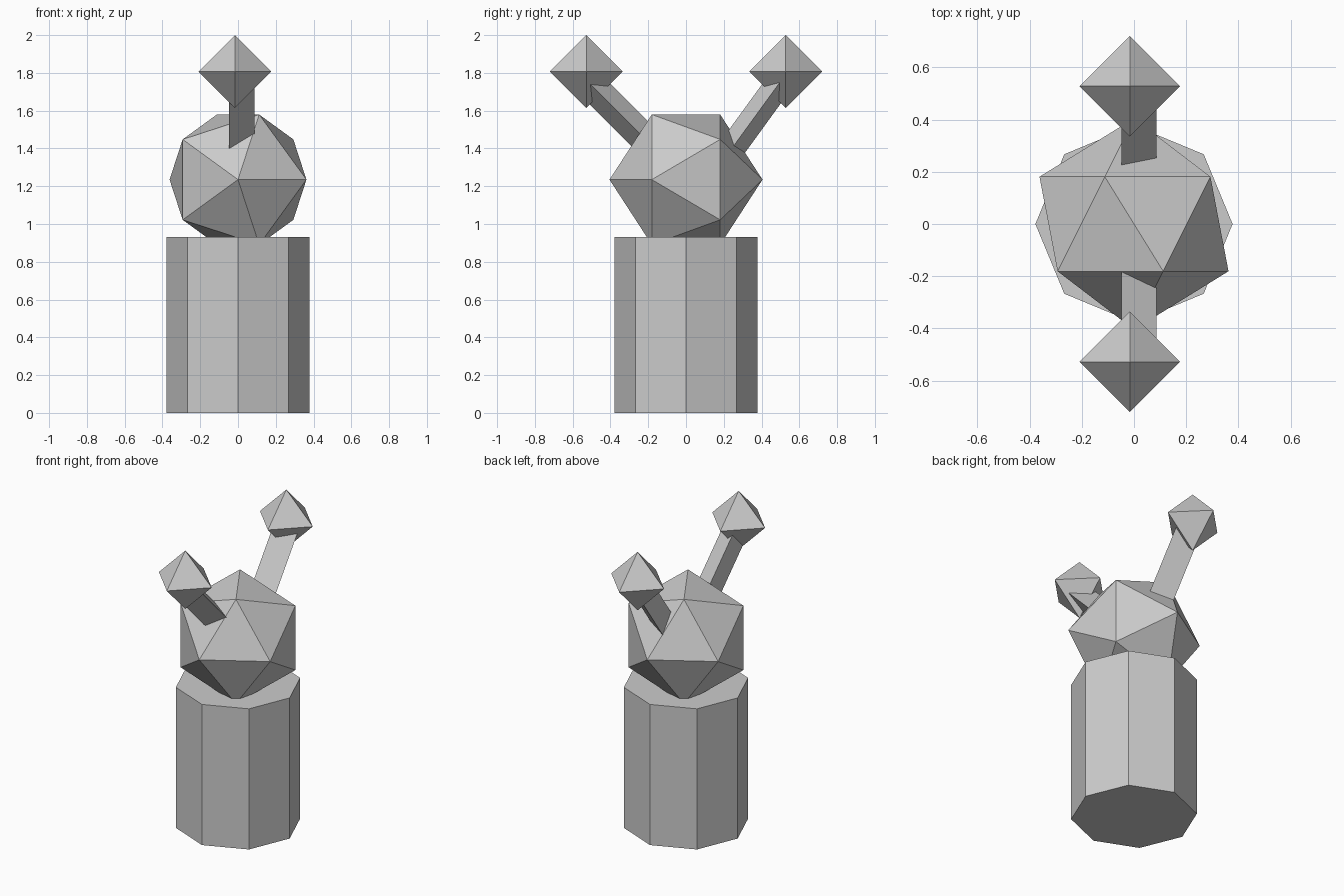
import bpy, bmesh, math
from mathutils import Matrix, Vector

if "Cube" in bpy.data.objects:
    bpy.data.objects.remove(bpy.data.objects["Cube"])


def finish(bm, name):
    bmesh.ops.recalc_face_normals(bm, faces=bm.faces)
    mesh = bpy.data.meshes.new(name)
    bm.to_mesh(mesh)
    bm.free()
    obj = bpy.data.objects.new(name, mesh)
    bpy.context.collection.objects.link(obj)
    return obj


# Octagonal body
bm = bmesh.new()
bmesh.ops.create_cone(bm, cap_ends=True, segments=8, radius1=0.378, radius2=0.378,
                      depth=0.93, matrix=Matrix.Translation((0, 0, 0.465)))
finish(bm, "body")

# Icosahedron head, poles along y
bm = bmesh.new()
bmesh.ops.create_icosphere(bm, subdivisions=1, radius=0.405,
                           matrix=Matrix.Translation((0, 0, 1.235)) @ Matrix.Rotation(math.pi / 2, 4, 'X'))
finish(bm, "head")


# Three-sided stalk with its ridge towards +x
def stalk(name, start, end, half_width):
    start, end = Vector(start), Vector(end)
    axis = end - start
    side = axis.cross(Vector((1, 0, 0))).normalized() * half_width
    corners = [Vector((0.087, 0, 0)), Vector((-0.048, 0, 0)) + side, Vector((-0.048, 0, 0)) - side]
    bm = bmesh.new()
    base = bm.faces.new([bm.verts.new(start + c) for c in corners])
    new = bmesh.ops.extrude_face_region(bm, geom=[base], use_keep_orig=True)["geom"]
    bmesh.ops.translate(bm, vec=axis, verts=[v for v in new if isinstance(v, bmesh.types.BMVert)])
    finish(bm, name)


stalk("front_stalk", (0, -0.13, 1.363), (0, -0.53, 1.763), 0.077)
stalk("back_stalk", (0, 0.15, 1.273), (0, 0.52, 1.782), 0.07)

# Octahedral tips
for name, y in (("front_tip", -0.528), ("back_tip", 0.528)):
    bm = bmesh.new()
    centre = Vector((-0.016, y, 1.807))
    for i in range(3):
        for s in (-0.193, 0.193):
            p = centre.copy()
            p[i] += s
            bm.verts.new(p)
    bmesh.ops.convex_hull(bm, input=bm.verts)
    finish(bm, name)
